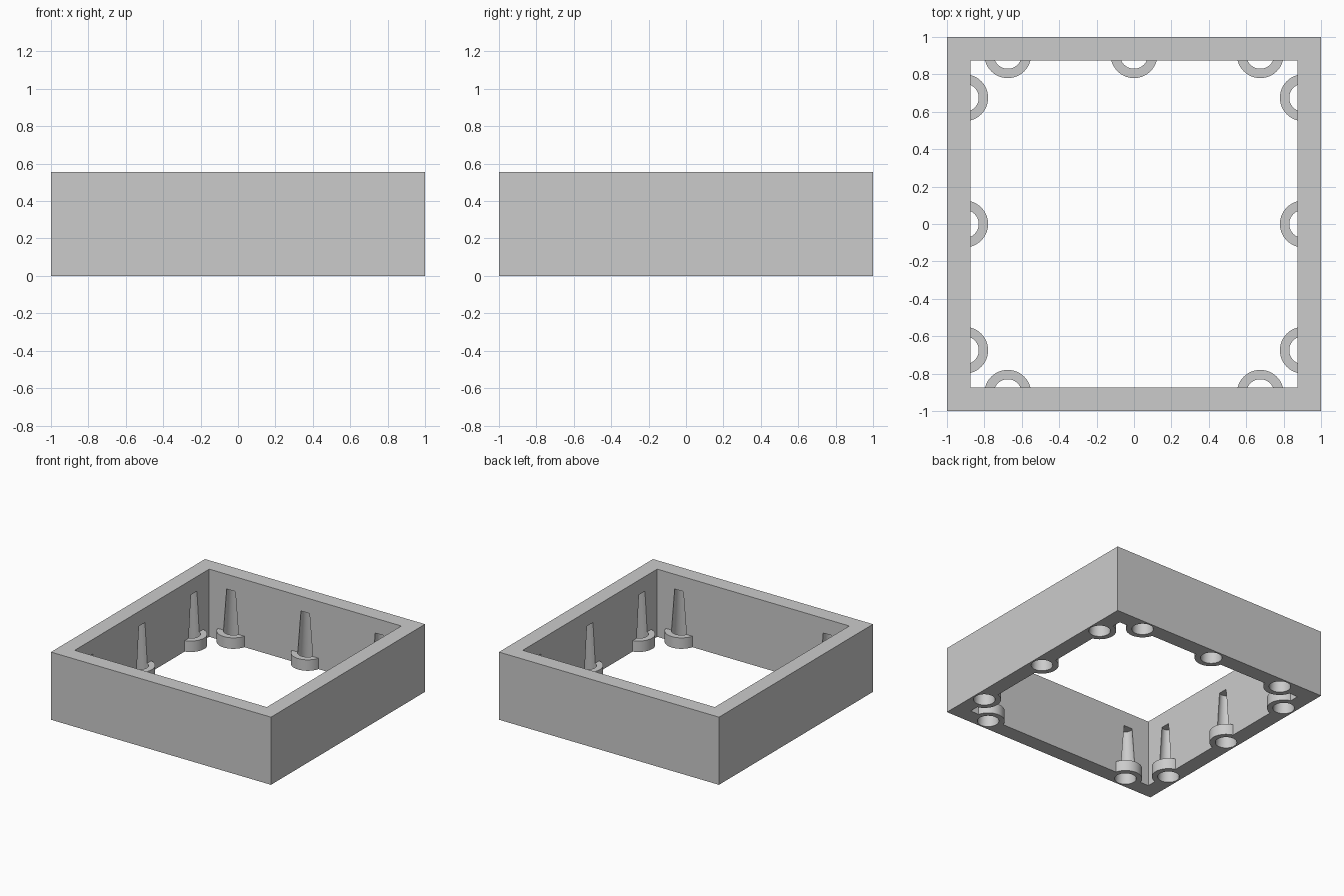
import bpy, bmesh, math
from mathutils import Matrix

cube = bpy.data.objects.get("Cube")
if cube:
    bpy.data.objects.remove(cube, do_unlink=True)

HEIGHT = 0.556      # frame height
INNER = 0.873       # half width of the opening
AXIS = 0.905        # socket axis distance from the centre
SPACING = 0.675     # socket spacing along a wall
BOSS_HEIGHT, BOSS_RADIUS = 0.09, 0.125
SOCKET_DEPTH = 0.435
SEGMENTS = 64

grey = bpy.data.materials.new("light_grey")
grey.use_nodes = True
grey.diffuse_color = (0.6, 0.6, 0.6, 1)
grey.node_tree.nodes["Principled BSDF"].inputs["Base Color"].default_value = (0.6, 0.6, 0.6, 1)


def make_object(name, bm):
    bmesh.ops.recalc_face_normals(bm, faces=bm.faces)
    mesh = bpy.data.meshes.new(name)
    bm.to_mesh(mesh)
    bm.free()
    mesh.materials.append(grey)
    obj = bpy.data.objects.new(name, mesh)
    bpy.context.collection.objects.link(obj)
    return obj


def combine(target, tool, operation):
    """Apply a boolean and discard the tool object."""
    tool.hide_render = True
    mod = target.modifiers.new(operation.lower(), "BOOLEAN")
    mod.operation, mod.object, mod.solver = operation, tool, "EXACT"
    bpy.context.view_layer.objects.active = target
    bpy.ops.object.modifier_apply(modifier=mod.name)
    bpy.data.objects.remove(tool, do_unlink=True)


# Square frame: two square loops at each level, bridged all round
bm = bmesh.new()
corners = [(-1, -1), (1, -1), (1, 1), (-1, 1)]
loops = [[bm.verts.new((x * r, y * r, z)) for x, y in corners]
         for r, z in ((1, 0), (1, HEIGHT), (INNER, HEIGHT), (INNER, 0))]
for a, b in zip(loops, loops[1:] + loops[:1]):
    for i in range(4):
        j = (i + 1) % 4
        bm.faces.new((a[i], a[j], b[j], b[i]))
frame = make_object("frame", bm)

# Socket placements: three on the back and both sides, two on the front
placements = []
for turn in range(4):
    for step in (-1, 0, 1):
        if turn == 2 and step == 0:
            continue
        placements.append(Matrix.Rotation(turn * math.pi / 2, 4, "Z")
                          @ Matrix.Translation((step * SPACING, AXIS, 0)))

# Rounded bosses: half discs that end inside the wall
bosses = bmesh.new()
for place in placements:
    outline = [(BOSS_RADIUS * math.cos(t), BOSS_RADIUS * math.sin(t))
               for t in (math.pi + math.pi * i / 32 for i in range(33))]
    face = bosses.faces.new([bosses.verts.new(place @ Matrix.Translation((x, y, 0)).translation)
                             for x, y in outline])
    top = bmesh.ops.extrude_face_region(bosses, geom=[face])
    bmesh.ops.translate(bosses, vec=(0, 0, BOSS_HEIGHT),
                        verts=[v for v in top["geom"] if isinstance(v, bmesh.types.BMVert)])
combine(frame, make_object("bosses", bosses), "UNION")

# Tapered sockets bored up from below through boss and wall
sockets = bmesh.new()
start = -0.05
for place in placements:
    middle = Matrix.Translation((0, 0, (SOCKET_DEPTH + start) / 2))
    bmesh.ops.create_cone(sockets, cap_ends=True, segments=SEGMENTS, radius1=0.085,
                          radius2=0.05, depth=SOCKET_DEPTH - start, matrix=place @ middle)
combine(frame, make_object("sockets", sockets), "DIFFERENCE")

# Smooth round walls, sharp corners
bpy.ops.object.select_all(action="DESELECT")
frame.select_set(True)
bpy.context.view_layer.objects.active = frame
bpy.ops.object.shade_smooth_by_angle(angle=math.radians(30))
